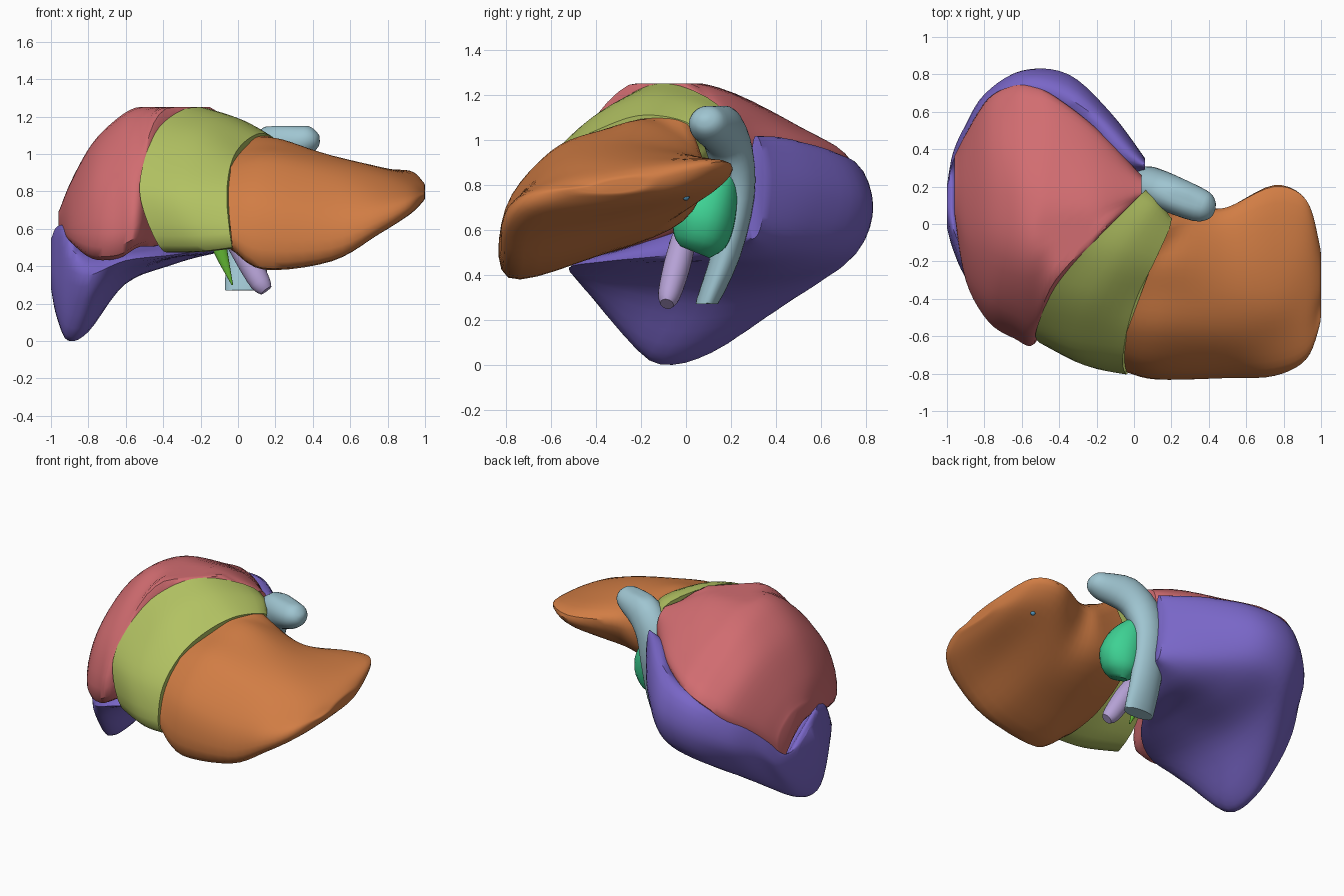
import bpy
import bmesh
from math import cos, sin, tau, radians
from mathutils import Vector

default_cube = bpy.data.objects.get("Cube")
if default_cube:
    bpy.data.objects.remove(default_cube, do_unlink=True)


def material(name, r, g, b):
    """Flat colour given as display values, stored as linear values."""
    colour = [(c / 255) ** 2.2 for c in (r, g, b)] + [1]
    mat = bpy.data.materials.new(name)
    mat.use_nodes = True
    mat.diffuse_color = colour
    node = next(n for n in mat.node_tree.nodes if n.type == "BSDF_PRINCIPLED")
    node.inputs["Base Color"].default_value = colour
    node.inputs["Roughness"].default_value = 0.6
    return mat


def spline(points, closed, steps):
    """Smooth curve passing through all the points."""
    count = len(points)

    def at(i):
        return points[i % count] if closed else points[max(0, min(count - 1, i))]

    out = []
    for i in range(count if closed else count - 1):
        a, b, c, d = (at(i + k) for k in (-1, 0, 1, 2))
        for s in range(steps):
            t = s / steps
            out.append(0.5 * (2 * b + (c - a) * t + (2 * a - 5 * b + 4 * c - d) * t * t
                              + (3 * b - a - 3 * c + d) * t ** 3))
    if not closed:
        out.append(points[-1].copy())
    return out


def finish(obj, mat):
    obj.data.materials.append(mat)
    bpy.ops.object.select_all(action="DESELECT")
    obj.select_set(True)
    bpy.context.view_layer.objects.active = obj
    bpy.ops.object.shade_smooth_by_angle(angle=radians(40))


def loft(name, rings, mat, steps=5, low=0, top=1.25):
    """Skin a smooth closed body over matching rings of points."""
    rings = [spline([Vector(p) for p in ring], True, steps) for ring in rings]
    columns = [spline(list(column), False, steps) for column in zip(*rings)]
    bm = bmesh.new()
    grid = [[bm.verts.new((p.x, p.y, max(low, min(top, p.z)))) for p in column]
            for column in columns]
    for i, here in enumerate(grid):
        there = grid[(i + 1) % len(grid)]
        for j in range(len(here) - 1):
            bm.faces.new((here[j], here[j + 1], there[j + 1], there[j]))
    for end in (0, -1):
        bm.faces.new([column[end] for column in grid])
    bmesh.ops.recalc_face_normals(bm, faces=bm.faces)
    mesh = bpy.data.meshes.new(name)
    bm.to_mesh(mesh)
    bm.free()
    obj = bpy.data.objects.new(name, mesh)
    bpy.context.collection.objects.link(obj)
    finish(obj, mat)


def slice_at(x, *outline):
    """Ring of (y, z) points standing at one x."""
    return [(x, y, z) for y, z in outline]


def tube(name, path, sizes, mat, sides=10, low=0, top=1.25):
    """Elliptical tube along a path; each size is (half width, half depth)."""
    path = [Vector(p) for p in path]
    rings = []
    for i, (centre, (wide, deep)) in enumerate(zip(path, sizes)):
        along = (path[min(i + 1, len(path) - 1)] - path[max(i - 1, 0)]).normalized()
        side = along.cross(Vector((0, 1, 0))).normalized()
        other = along.cross(side)
        rings.append([centre + side * wide * cos(tau * k / sides)
                      + other * deep * sin(tau * k / sides) for k in range(sides)])
    loft(name, rings, mat, 3, low, top)


red = material("rose red", 208, 108, 112)
purple = material("purple", 120, 102, 198)
olive = material("olive green", 176, 192, 98)
orange = material("orange", 208, 124, 70)
pale_blue = material("pale blue", 158, 196, 208)
teal = material("sea green", 64, 208, 146)
lilac = material("lilac", 180, 160, 212)
leaf = material("leaf green", 96, 176, 52)
blue = material("blue", 84, 150, 190)

# Upper right dome, with a low point on its outer side
loft("right_upper_lobe", [
    slice_at(.04, (.13, .9), (.18, .85), (.24, .9), (.26, 1), (.24, 1.08), (.19, 1.12),
             (.15, 1.12), (.13, 1.05)),
    slice_at(-.2, (-.08, .65), (.2, .7), (.42, .85), (.51, .97), (.4, 1.08), (.2, 1.2),
             (.04, 1.25), (-.08, 1.24)),
    slice_at(-.42, (-.36, .55), (.1, .59), (.5, .78), (.68, .93), (.5, 1.06), (.15, 1.23),
             (-.12, 1.25), (-.33, 1.16)),
    slice_at(-.53, (-.58, .52), (.1, .57), (.52, .74), (.73, .9), (.5, 1.05), (.15, 1.22),
             (-.2, 1.22), (-.56, .87)),
    slice_at(-.64, (-.57, .46), (0, .52), (.52, .68), (.74, .86), (.5, 1.02), (.15, 1.17),
             (-.2, 1.16), (-.53, .84)),
    slice_at(-.78, (-.49, .46), (0, .48), (.42, .54), (.67, .76), (.48, .93), (.15, 1.04),
             (-.15, 1.03), (-.44, .8)),
    slice_at(-.9, (-.28, .54), (0, .55), (.32, .4), (.48, .62), (.37, .75), (.15, .83),
             (-.08, .82), (-.26, .68)),
    slice_at(-.96, (.06, .62), (.16, .57), (.31, .41), (.36, .5), (.35, .58), (.26, .66),
             (.15, .69), (.07, .68)),
], red)

# Lower and rear part, hanging to the lowest tip
loft("right_lower_lobe", [
    slice_at(.06, (.28, .6), (.29, .56), (.32, .58), (.34, .66), (.35, .85), (.33, .99),
             (.3, 1), (.28, .8)),
    slice_at(-.12, (0, .5), (.2, .47), (.4, .49), (.53, .58), (.59, .8), (.5, .99),
             (.33, .95), (.1, .65)),
    slice_at(-.35, (-.35, .46), (0, .44), (.4, .41), (.71, .51), (.8, .74), (.67, .94),
             (.4, .77), (-.1, .58)),
    slice_at(-.6, (-.52, .43), (0, .32), (.35, .32), (.7, .44), (.82, .68), (.72, .88),
             (.4, .66), (-.1, .54)),
    slice_at(-.8, (-.42, .35), (-.15, .06), (.2, .13), (.5, .32), (.69, .58), (.6, .75),
             (.3, .56), (-.1, .51)),
    slice_at(-.91, (-.27, .38), (-.15, .03), (.1, .05), (.35, .26), (.51, .5), (.44, .58),
             (.29, .4), (-.13, .61)),
    slice_at(-.97, (-.13, .36), (-.07, .16), (.1, .14), (.27, .25), (.37, .38), (.34, .45),
             (.26, .44), (-.02, .61)),
    slice_at(-1, (-.02, .38), (.02, .3), (.08, .28), (.15, .3), (.2, .36), (.2, .42),
             (.14, .5), (.05, .54)),
], purple)

# Wedge between the dome and the left lobe
loft("middle_lobe", [
    [(.05, .17, 1.12), (-.2, -.08, 1.25), (-.4, -.3, 1.17), (-.5, -.5, .97),
     (-.52, -.62, .75), (-.4, -.63, .48), (-.3, -.3, .58), (0, .1, .88)],
    [(.13, .12, 1.1), (-.04, -.12, 1.2), (-.18, -.35, 1.14), (-.27, -.55, .98),
     (-.3, -.72, .75), (-.2, -.73, .48), (-.15, -.35, .6), (.06, .05, .9)],
    [(.2, .03, 1.06), (.12, -.18, 1.11), (.02, -.38, 1.05), (-.04, -.58, .94),
     (-.06, -.75, .75), (-.03, -.78, .5), (-.02, -.4, .6), (.06, 0, .92)],
], olive)

# Left lobe, thinning toward its outer edge
loft("left_lobe", [
    [(.19, .03, 1.04), (.12, -.17, 1.095), (.01, -.37, 1.03), (-.04, -.57, .93),
     (-.05, -.74, .73), (-.03, -.77, .5), (-.04, -.4, .53), (.05, .01, .7)],
    [(.36, .08, .9), (.25, -.15, 1.07), (.2, -.38, 1.04), (.16, -.6, .95),
     (.13, -.8, .7), (.13, -.79, .39), (.2, -.4, .48), (.3, -.01, .64)],
    slice_at(.5, (.09, .88), (-.15, .98), (-.4, .98), (-.62, .88), (-.8, .65),
             (-.78, .43), (-.4, .51), (-.05, .65)),
    slice_at(.75, (.2, .89), (-.1, .93), (-.4, .92), (-.6, .84), (-.79, .7),
             (-.76, .57), (-.35, .63), (.08, .75)),
    slice_at(.92, (.13, .9), (-.1, .9), (-.35, .87), (-.55, .82), (-.71, .75),
             (-.67, .68), (-.3, .7), (0, .78)),
    slice_at(.99, (-.1, .84), (-.2, .85), (-.35, .83), (-.45, .8), (-.55, .78),
             (-.5, .75), (-.3, .75), (-.15, .78)),
    slice_at(1, (-.2, .81), (-.25, .82), (-.33, .81), (-.4, .79), (-.45, .78),
             (-.4, .77), (-.3, .77), (-.22, .79)),
], orange)

# Large rear vessel, bent outward at the top
tube("rear_vessel",
     [(.43, .08, 1.1), (.41, .085, 1.09), (.35, .1, 1.07), (.2, .16, 1.04),
      (.1, .2, .93), (.06, .23, .75), (.05, .18, .5), (.04, .095, .28), (.04, .09, .26)],
     [(.01, .015), (.055, .06), (.085, .09), (.12, .1), (.12, .1), (.11, .075),
      (.11, .065), (.11, .05), (.1, .045)],
     pale_blue, low=.27, top=1.15)

# Small lobe tucked in front of the rear vessel
tube("rear_lobe",
     [(.16, .04, .5), (.16, .06, .55), (.16, .08, .65), (.14, .13, .77), (.12, .19, .87)],
     [(.05, .07), (.12, .12), (.15, .14), (.12, .11), (.04, .04)], teal, sides=7)

# Small vessel and duct on the underside
tube("front_vessel",
     [(-.02, -.01, .56), (.05, -.04, .44), (.12, -.075, .31), (.15, -.085, .27)],
     [(.06, .055), (.065, .06), (.055, .05), (.035, .03)], lilac)
tube("duct", [(-.11, -.05, .54), (-.08, -.06, .44), (-.03, -.08, .3)],
     [(.045, .025), (.03, .02), (.004, .004)], leaf)

# Tiny vessel end on the underside of the left lobe
bpy.ops.mesh.primitive_ico_sphere_add(subdivisions=2, radius=.016, location=(.82, 0, .745))
bpy.context.object.name = "small_vessel_end"
finish(bpy.context.object, blue)
